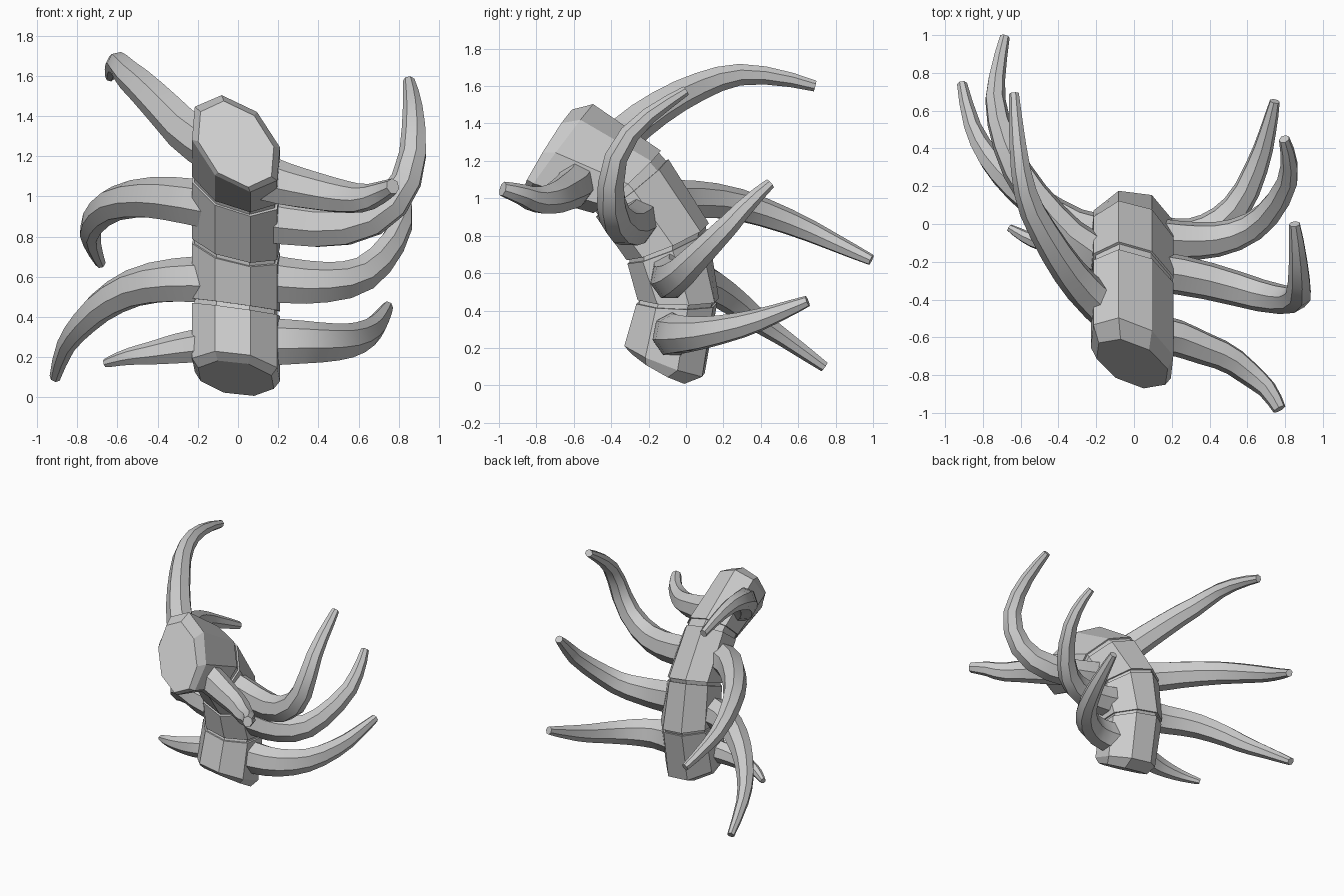
import bpy, bmesh, math
from mathutils import Vector

if "Cube" in bpy.data.objects:
    bpy.data.objects.remove(bpy.data.objects["Cube"])


def loft(name, rings, smooth=None):
    """Skin a list of equal-sized point rings and cap both ends."""
    bm = bmesh.new()
    vr = [[bm.verts.new(p) for p in r] for r in rings]
    n = len(rings[0])
    for a, b in zip(vr, vr[1:]):
        for i in range(n):
            j = (i + 1) % n
            bm.faces.new((a[i], a[j], b[j], b[i]))
    bm.faces.new(vr[0])
    bm.faces.new(vr[-1])
    bmesh.ops.recalc_face_normals(bm, faces=bm.faces)
    me = bpy.data.meshes.new(name)
    bm.to_mesh(me)
    bm.free()
    ob = bpy.data.objects.new(name, me)
    bpy.context.collection.objects.link(ob)
    if smooth:
        bpy.context.view_layer.objects.active = ob
        ob.select_set(True)
        bpy.ops.object.shade_smooth_by_angle(angle=math.radians(smooth))
        ob.select_set(False)
    return ob


def body_ring(fy, fz, by, bz, ky, kz, s=1.0):
    """Octagon spanning a front and a back point in the side view, skewed by ky, kz along x."""
    c = Vector((-0.01, (fy + by) / 2, (fz + bz) / 2))
    half = Vector((0, by - fy, bz - fz)) / 2 / 0.951
    pts = []
    for k in range(8):
        a = math.radians(18 + 45 * k)
        x = 0.23 * s * math.cos(a)
        pts.append(c + Vector((x, ky * x, kz * x)) + half * math.sin(a))
    return pts


def shrink(ring, f):
    c = sum(ring, Vector()) / len(ring)
    return [c + (p - c) * f for p in ring]


# Body segments: end rings as front y,z, back y,z and skew
segments = [
    [(-.33, .22, .10, .055, 0, -.14), (-.262, .445, .163, .43, -.05, -.14)],
    [(-.255, .465, .172, .455, -.05, -.14), (-.30, .665, .105, .82, -.18, -.22)],
    [(-.305, .685, .11, .85, -.18, -.22), (-.465, .92, -.11, 1.19, -.22, -.27)],
    [(-.48, .94, -.15, 1.235, -.22, -.27), (-.83, 1.05, -.52, 1.475, -.33, -.40)],
]
rings = [body_ring(-.29, .175, 0, .015, 0, -.14, .86)]
for i, (lo, hi) in enumerate(segments):
    a, b = body_ring(*lo), body_ring(*hi)
    if i:
        # Narrow groove between neighbouring segments
        rings += [shrink(rings[-1], .94), shrink(a, .94)]
    rings += [a, b]
rings.append(body_ring(-.85, 1.07, -.63, 1.45, -.33, -.40, .86))
loft("segmented_body", rings)


def catmull(p, t):
    """Point on a smooth path through p, t in 0..1."""
    u = t * (len(p) - 1)
    i = min(int(u), len(p) - 2)
    f = u - i
    a, b, c, d = p[max(i - 1, 0)], p[i], p[i + 1], p[min(i + 2, len(p) - 1)]
    return 0.5 * (2 * b + (c - a) * f + (2 * a - 5 * b + 4 * c - d) * f * f
                  + (3 * b - a - 3 * c + d) * f ** 3)


def tentacle(name, path, r0=0.124, r1=0.03, sides=7, steps=11):
    p = [Vector(q) for q in path]
    pts = [catmull(p, k / steps) for k in range(steps + 1)]
    up = Vector((0, 0, 1))
    out = []
    for k, c in enumerate(pts):
        t = (pts[min(k + 1, steps)] - pts[max(k - 1, 0)]).normalized()
        up = (up - t * up.dot(t)).normalized()
        side = t.cross(up)
        f = k / steps
        r = r0 + (r1 - r0) * f ** 1.25
        out.append([c + (up * math.cos(a) + side * math.sin(a) * 0.9) * r
                    for a in (2 * math.pi * j / sides for j in range(sides))])
    loft(name, out, 28)


# Tentacles, right side from bottom to top
tentacle("right_tentacle_1", [(.15, -.07, .27), (.3, -.07, .27), (.45, 0, .27),
         (.57, .13, .285), (.66, .33, .33), (.71, .5, .39), (.745, .65, .45)])
tentacle("right_tentacle_2", [(.13, -.08, .59), (.3, -.09, .57), (.45, -.08, .57),
         (.6, -.03, .60), (.72, .07, .70), (.81, .22, .85), (.82, .34, .98), (.795, .45, 1.08)])
tentacle("right_tentacle_3", [(.1, -.25, .89), (.3, -.28, .86), (.5, -.33, .85),
         (.68, -.38, .90), (.81, -.4, 1.02), (.87, -.38, 1.2), (.875, -.28, 1.37),
         (.865, -.13, 1.49), (.85, 0, 1.575)])
tentacle("right_tentacle_4", [(.1, -.58, 1.10), (.22, -.6, 1.06), (.35, -.65, 1.03),
         (.5, -.71, 1.0), (.62, -.8, .99), (.71, -.88, 1.02), (.77, -.98, 1.05)], .12, .04)

# Tentacles, left side from bottom to top
tentacle("left_tentacle_1", [(-.15, -.1, .26), (-.3, -.12, .24), (-.42, -.11, .22),
         (-.55, -.08, .20), (-.66, -.02, .17)], .09, .022)
tentacle("left_tentacle_2", [(-.13, -.06, .58), (-.3, -.02, .58), (-.5, .1, .55),
         (-.66, .23, .47), (-.78, .37, .36), (-.86, .53, .25), (-.91, .74, .10)])
tentacle("left_tentacle_3", [(-.12, -.2, .95), (-.3, -.1, .98), (-.45, .05, .99),
         (-.6, .25, .97), (-.69, .45, .91), (-.735, .65, .83), (-.72, .82, .75), (-.685, .99, .67)])
tentacle("left_tentacle_4", [(-.1, -.5, 1.22), (-.24, -.37, 1.31), (-.35, -.24, 1.42),
         (-.46, -.07, 1.53), (-.55, .1, 1.61), (-.595, .27, 1.66), (-.62, .48, 1.65),
         (-.635, .69, 1.60)], .12)
